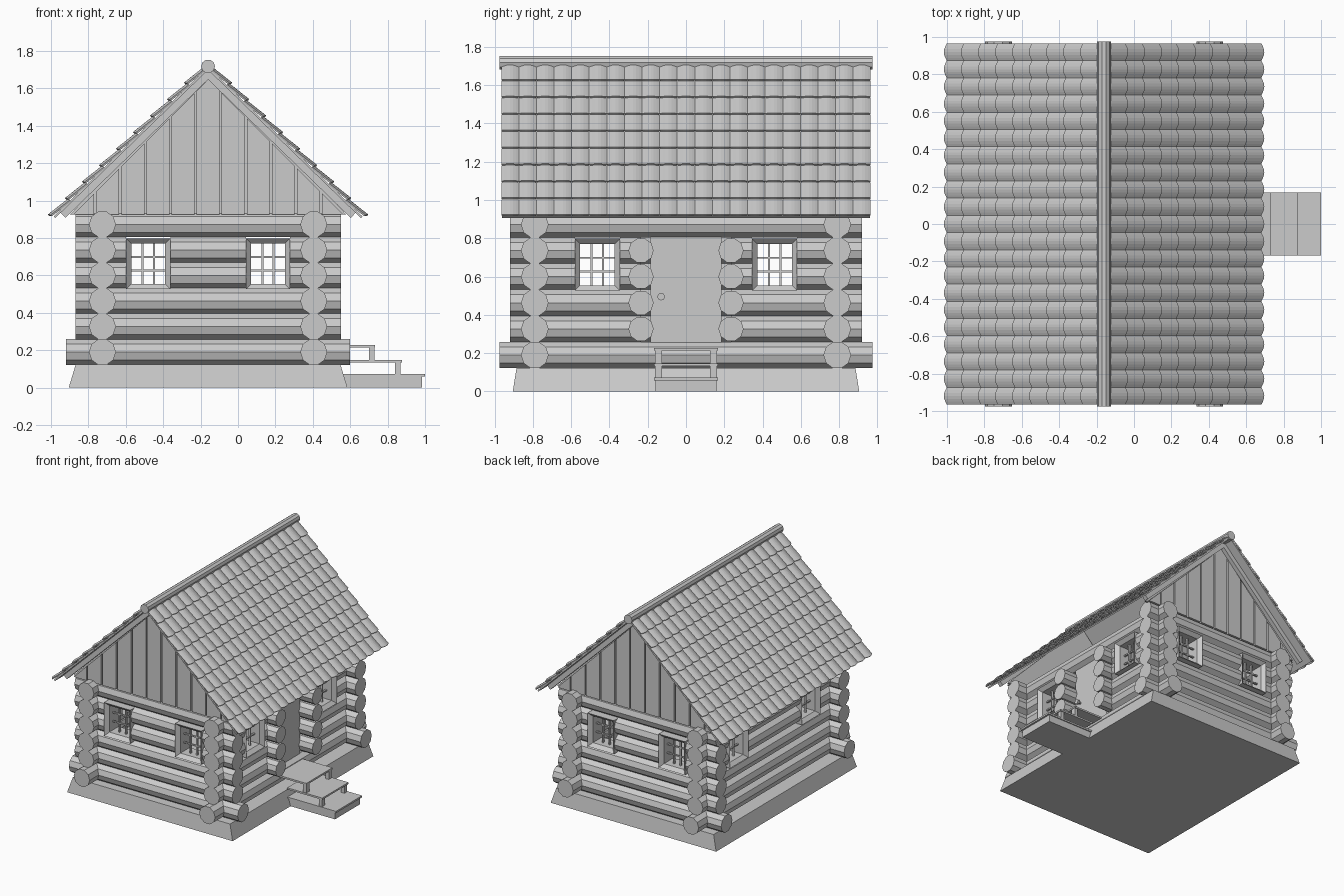
import bpy, bmesh, math
from mathutils import Vector, Matrix

cube = bpy.data.objects.get("Cube")
if cube:
    bpy.data.objects.remove(cube, do_unlink=True)

grey = bpy.data.materials.new("plain grey")
grey.use_nodes = True
TONE = (0.6, 0.6, 0.6, 1)
grey.diffuse_color = TONE
grey.node_tree.nodes["Principled BSDF"].inputs["Base Color"].default_value = TONE

CX = -0.16                      # ridge line of the house
WALL_X, WALL_Y = 0.565, 0.79    # wall centre lines, measured from the ridge line
ROWS = [0.19 + 0.1365 * i for i in range(6)]


def finish(name, bm, fix=True):
    if fix:
        bmesh.ops.recalc_face_normals(bm, faces=bm.faces)
    mesh = bpy.data.meshes.new(name)
    bm.to_mesh(mesh)
    bm.free()
    mesh.materials.append(grey)
    obj = bpy.data.objects.new(name, mesh)
    bpy.context.collection.objects.link(obj)
    return obj


def add_box(bm, lo, hi):
    lo, hi = Vector(lo), Vector(hi)
    size = Matrix.Diagonal((*(hi - lo), 1))
    bmesh.ops.create_cube(bm, size=1, matrix=Matrix.Translation((lo + hi) / 2) @ size)


def box(name, lo, hi):
    bm = bmesh.new()
    add_box(bm, lo, hi)
    return finish(name, bm)


def log(name, axis, a, b, side, z, r=0.072, sides=10):
    """Log from a to b along x or y, at the given sideways position."""
    bm = bmesh.new()
    mid = (a + b) / 2
    if axis == "x":
        place = Matrix.Translation((mid, side, z)) @ Matrix.Rotation(math.pi / 2, 4, "Y")
        spin = math.pi / 2
    else:
        place = Matrix.Translation((side, mid, z)) @ Matrix.Rotation(math.pi / 2, 4, "X")
        spin = 0
    bmesh.ops.create_cone(bm, cap_ends=True, segments=sides, radius1=r, radius2=r,
                          depth=b - a, matrix=place @ Matrix.Rotation(spin, 4, "Z"))
    # put a corner at each side, so the log lies on a flat
    c = Vector((0, side, z)) if axis == "x" else Vector((side, 0, z))
    mask = Vector((0, 1, 1)) if axis == "x" else Vector((1, 0, 1))
    widest = max(abs((v.co - c)[1 if axis == "x" else 0]) for v in bm.verts)
    if widest < r * 0.99:
        bmesh.ops.rotate(bm, verts=bm.verts, cent=c,
                         matrix=Matrix.Rotation(math.pi / sides, 3, "X" if axis == "x" else "Y"))
    return finish(name, bm)


def prism(name, points, y0, y1):
    """Outline in x and z, extended from y0 to y1."""
    bm = bmesh.new()
    face = bm.faces.new([bm.verts.new((x, y0, z)) for x, z in points])
    out = bmesh.ops.extrude_face_region(bm, geom=[face])
    moved = [g for g in out["geom"] if isinstance(g, bmesh.types.BMVert)]
    bmesh.ops.translate(bm, verts=moved, vec=(0, y1 - y0, 0))
    return finish(name, bm)


# Foundation with sloping sides
bm = bmesh.new()
add_box(bm, (-0.905, -0.905, 0), (0.585, 0.905, 0.122))
for v in bm.verts:
    if v.co.z > 0.1:
        v.co.x += 0.037 if v.co.x < 0 else -0.037
        v.co.y *= 0.978
finish("foundation", bm)

# Log walls, split around windows and door
WIN_X, WIN_Y, WIN_W, WIN_Z, WIN_H = 0.32, 0.463, 0.118, 0.662, 0.136
DOOR = 0.235
for i, z in enumerate(ROWS):
    ex, ey = (0.76, 0.975) if i == 0 else (0.71, 0.92)
    window_row = i in (3, 4)
    gable_parts = [(-ex, ex)]
    back_parts = [(-ey, ey)]
    door_parts = [(-ey, ey)]
    if window_row:
        a, b = WIN_X - WIN_W, WIN_X + WIN_W
        gable_parts = [(-ex, -b), (-a, a), (b, ex)]
        a, b = WIN_Y - WIN_W, WIN_Y + WIN_W
        back_parts = [(-ey, -b), (-a, a), (b, ey)]
        door_parts = [(-ey, -b), (-a, -DOOR), (DOOR, a), (b, ey)]
    elif 0 < i < 5:
        door_parts = [(-ey, -DOOR), (DOOR, ey)]
    for a, b in gable_parts:
        for s in (-1, 1):
            log("gable_wall_log", "x", CX + a, CX + b, s * WALL_Y, z)
    for a, b in back_parts:
        log("plain_wall_log", "y", a, b, CX - WALL_X, z)
    for a, b in door_parts:
        log("door_wall_log", "y", a, b, CX + WALL_X, z)
    if 0 < i < 5:
        for s in (-1, 1):
            log("door_post_log", "x", 0.28, 0.55, s * DOOR, z, 0.066)


# Windows: bevelled frame ring and glazing bars
def window(centre, turn):
    bm = bmesh.new()
    w, h, t = WIN_W, WIN_H, 0.028
    loops = []
    for k, d in ((0, 0.07), (0, -0.078), (t, -0.05), (t, 0.07)):
        loops.append([bm.verts.new((sx * (w - k), d, sz * (h - k)))
                      for sx, sz in ((-1, -1), (1, -1), (1, 1), (-1, 1))])
    for j in range(4):
        p, q = loops[j], loops[(j + 1) % 4]
        for k in range(4):
            n = (k + 1) % 4
            bm.faces.new((p[k], p[n], q[n], q[k]))
    for s in (-1, 1):
        x, z = s * (w - t) / 3, s * (h - t) / 3
        add_box(bm, (x - 0.005, -0.012, -h + t), (x + 0.005, 0.006, h - t))
        add_box(bm, (-w + t, -0.01, z - 0.005), (w - t, 0.004, z + 0.005))
    bm.transform(Matrix.Translation(centre) @ Matrix.Rotation(turn, 4, "Z"))
    finish("window", bm)


for s in (-1, 1):
    window((CX + s * WIN_X, -WALL_Y, WIN_Z), 0)
    window((CX + s * WIN_X, WALL_Y, WIN_Z), math.pi)
    window((CX + WALL_X, s * WIN_Y, WIN_Z), math.pi / 2)
    window((CX - WALL_X, s * WIN_Y, WIN_Z), -math.pi / 2)

# Door and knob
box("door", (0.38, -0.185, 0.24), (0.43, 0.185, 0.81))
bm = bmesh.new()
for x, r, d in ((0.44, 0.01, 0.03), (0.46, 0.02, 0.02)):
    bmesh.ops.create_cone(bm, cap_ends=True, segments=8, radius1=r, radius2=r, depth=d,
                          matrix=Matrix.Translation((x, -0.13, 0.495)) @ Matrix.Rotation(math.pi / 2, 4, "Y"))
finish("door_knob", bm)

# Entrance steps
box("bottom_step", (0.55, -0.16, 0), (0.985, 0.16, 0.062))
for name, x0, x1, z in (("bottom_tread", 0.56, 1.0, 0.072), ("middle_tread", 0.56, 0.877, 0.147),
                        ("landing", 0.43, 0.733, 0.228)):
    box(name, (x0, -0.168, z - 0.014), (x1, 0.168, z))
for s in (-1, 1):
    for x, z0, z1 in ((0.84, 0.065, 0.135), (0.7, 0.14, 0.216)):
        box("step_leg", (x, s * 0.143 - 0.018, z0), (x + 0.03, s * 0.143 + 0.018, z1))

# Roof frame: u runs down the slope, n stands off it
SLOPE = math.atan2(0.795, 0.82)
CA, SA = math.cos(SLOPE), math.sin(SLOPE)
LENGTH, TOP, OFF = 1.14, 1.7, 0.02


def on_roof(s, u, n):
    return CX + s * (OFF + u * CA + n * SA), TOP - u * SA + n * CA


def roof_board(name, s, end, n0, n1, y0, y1):
    mitre = [(-OFF - n * SA) / CA for n in (n0, n1)]
    prism(name, [on_roof(s, mitre[0], n0), on_roof(s, end, n0),
                 on_roof(s, end, n1), on_roof(s, mitre[1], n1)], y0, y1)


COLS, COURSES, HALF = 21, 9, 0.965
wide, pitch = 2 * HALF / COLS, LENGTH / COURSES
for s in (-1, 1):
    roof_board("roof_deck", s, LENGTH - 0.015, -0.015, -0.003, -0.96, 0.96)
    for e in (-1, 1):
        y = sorted((e * 0.85, e * 0.885))
        roof_board("gable_rafter", s, 1.085, -0.052, -0.015, *y)

    # One curved tile, repeated across and down the slope
    bm = bmesh.new()
    rows = []
    for u, lift in ((-0.012, 0.0), (pitch, 0.014)):
        row = []
        for k in range(7):
            arch = math.sin(math.pi * k / 6)
            scallop = 0.01 * (arch - 1) if lift else 0
            row.append(bm.verts.new((u + scallop, wide * k / 6, lift + 0.012 * arch)))
        rows.append(row)
    for k in range(6):
        bm.faces.new((rows[0][k], rows[1][k], rows[1][k + 1], rows[0][k + 1]))
    bmesh.ops.translate(bm, verts=bm.verts, vec=(0, -HALF, 0))
    tiles = finish("roof_tiles", bm, fix=False)
    solid = tiles.modifiers.new("thickness", "SOLIDIFY")
    solid.thickness, solid.offset = 0.01, -1
    for label, count, step in (("across", COLS, (0, wide, 0)), ("down", COURSES, (pitch, 0, 0))):
        arr = tiles.modifiers.new(label, "ARRAY")
        arr.count = count
        arr.use_relative_offset = False
        arr.use_constant_offset = True
        arr.constant_offset_displace = step
    tiles.location = (CX + s * OFF, 0, TOP)
    tiles.rotation_euler = (0, SLOPE, 0 if s > 0 else math.pi)

log("ridge_pole", "y", -0.975, 0.975, CX, 1.717, 0.037, 10)

# Plank gables with a backing board
PLANK, BASE, PEAK = 0.134, 0.925, 1.647
for e in (-1, 1):
    y = sorted((e * 0.828, e * 0.815))
    prism("gable_backing", [(CX - 0.74, BASE), (CX + 0.74, BASE), (CX, PEAK + 0.04)], *y)
    y = sorted((e * 0.828, e * 0.852))
    for k in range(-5, 6):
        a = max((k - 0.5) * PLANK + 0.006, BASE - PEAK + 0.004)
        b = min((k + 0.5) * PLANK - 0.006, PEAK - BASE - 0.004)
        outline = [(CX + a, BASE), (CX + b, BASE), (CX + b, PEAK - abs(b))]
        if k == 0:
            outline.append((CX, PEAK))
        outline.append((CX + a, PEAK - abs(a)))
        prism("gable_plank", outline, *y)
